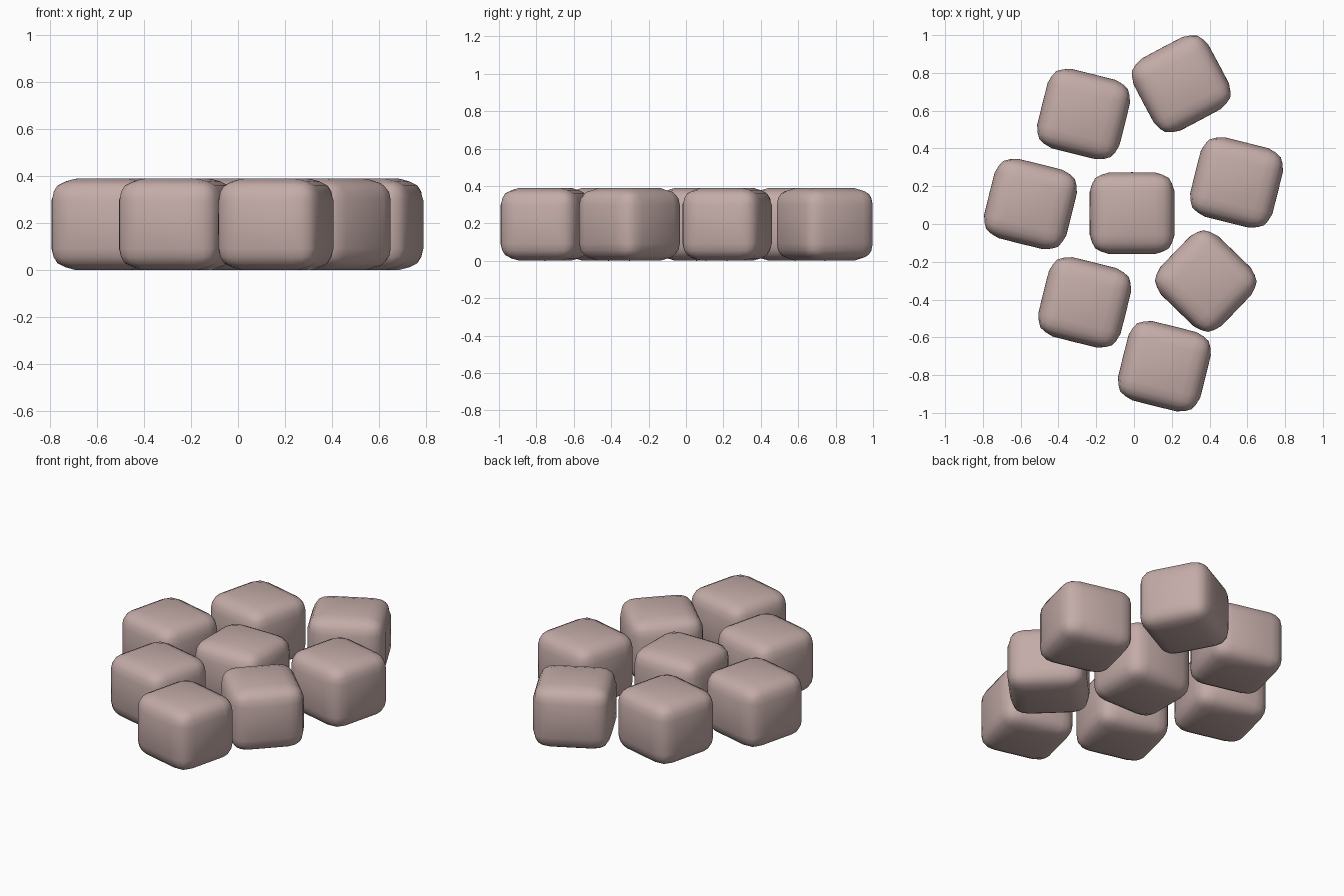
import bpy, bmesh, math

if "Cube" in bpy.data.objects:
    bpy.data.objects.remove(bpy.data.objects["Cube"])

EDGE = (0.195, 0.186, 0.167)    # half size measured at the block's edges
PUFF = (0.030, 0.031, 0.028)    # how far each face bulges out
LEVEL = (0.0, 0.62, 0.84, 1.0)  # spacing of the grid lines on a face
FALL = (1.0, 0.98, 0.55, 0.0)   # bulge strength at each grid line
PULL = {8: 0.975, 9: 0.925}     # rounding close to the corners

mat = bpy.data.materials.new("stone")
mat.diffuse_color = (0.55, 0.41, 0.39, 1)
mat.use_nodes = True
mat.node_tree.nodes["Principled BSDF"].inputs["Base Color"].default_value = mat.diffuse_color


def stone_mesh():
    bm = bmesh.new()
    bmesh.ops.create_cube(bm, size=2)
    bmesh.ops.subdivide_edges(bm, edges=bm.edges[:], cuts=5, use_grid_fill=True)
    for v in bm.verts:
        k = [round(abs(c) * 3) for c in v.co]
        pull = PULL.get(sum(k), 1.0) if sorted(k)[1] == 3 else 1.0
        new = []
        for i in range(3):
            a, b = k[i - 1], k[i - 2]
            size = EDGE[i] * LEVEL[k[i]] * pull
            if k[i] == 3:
                size += PUFF[i] * FALL[a] * FALL[b]
            new.append(math.copysign(size, v.co[i]))
        v.co = new
    bmesh.ops.recalc_face_normals(bm, faces=bm.faces[:])
    me = bpy.data.meshes.new("paving_stone")
    bm.to_mesh(me)
    bm.free()
    me.materials.append(mat)
    return me


# Loose paving stones: x, y, turn in degrees
stones = [(-0.01, 0.057, 0), (-0.548, 0.106, -14), (-0.267, 0.582, -14),
          (0.25, 0.742, 28), (0.543, 0.22, -14), (0.38, -0.302, -44),
          (0.161, -0.753, -14), (-0.261, -0.415, -14)]
mesh = stone_mesh()
for n, (x, y, turn) in enumerate(stones, 1):
    ob = bpy.data.objects.new(f"paving_stone_{n}", mesh.copy())
    ob.location = (x, y, 0.195)
    ob.rotation_euler.z = math.radians(turn)
    bpy.context.collection.objects.link(ob)
    bpy.ops.object.select_all(action='DESELECT')
    ob.select_set(True)
    bpy.context.view_layer.objects.active = ob
    bpy.ops.object.shade_smooth_by_angle(angle=math.radians(33))
